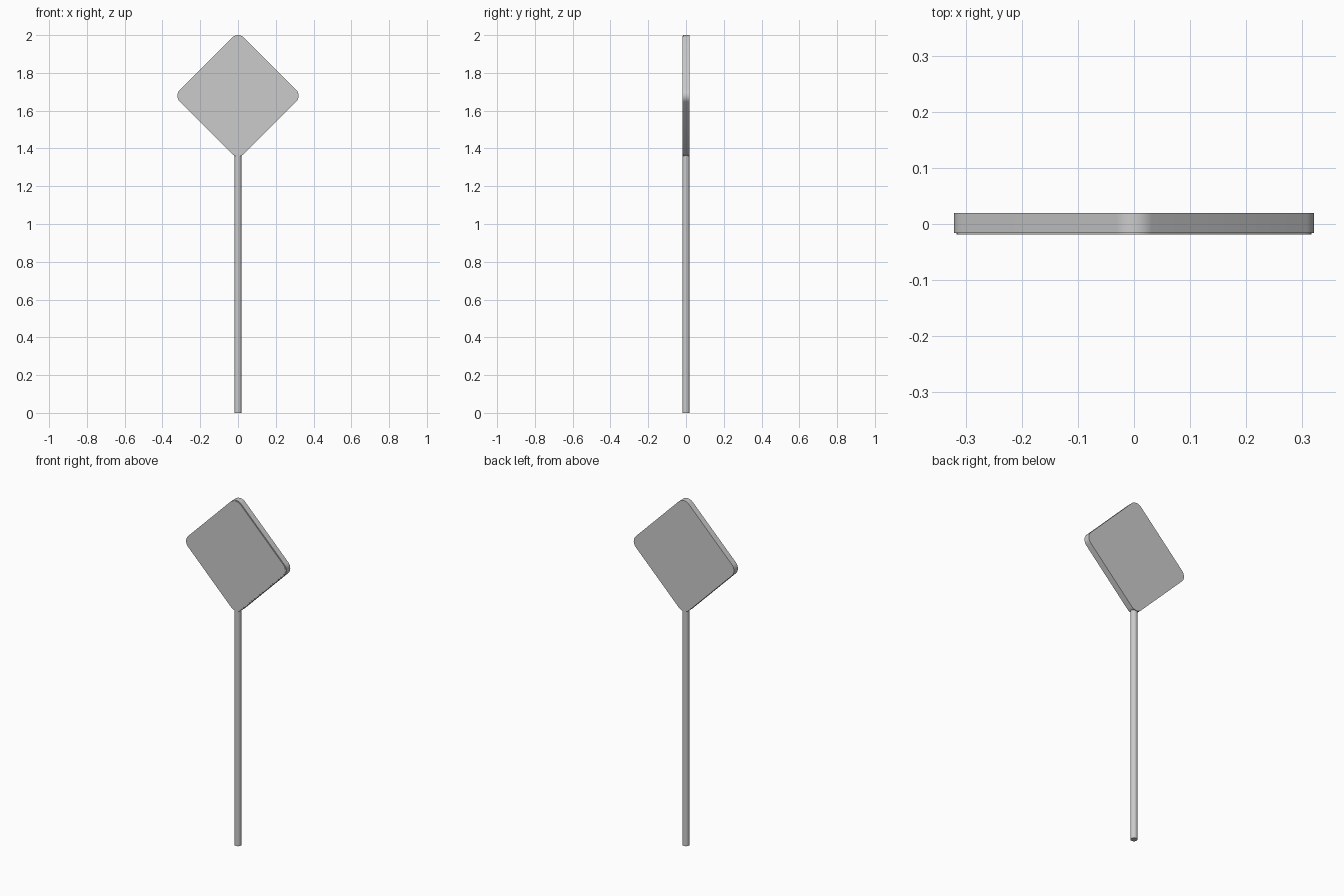
import bpy, bmesh, math

if "Cube" in bpy.data.objects:
    bpy.data.objects.remove(bpy.data.objects["Cube"])

CENTRE_Z = 1.679
TIP = 0.321          # centre to rounded tip


def finish(obj):
    bpy.ops.object.select_all(action='DESELECT')
    obj.select_set(True)
    bpy.context.view_layer.objects.active = obj
    bpy.ops.object.shade_smooth_by_angle(angle=math.radians(30))


def diamond_plate(name, tip, radius, y0, y1, steps=8):
    # rounded square standing on its corner, extruded along y
    bm = bmesh.new()
    verts = []
    for corner in range(4):
        mid = corner * math.pi / 2
        cx, cz = math.cos(mid) * (tip - radius), math.sin(mid) * (tip - radius)
        for i in range(steps + 1):
            a = mid - math.pi / 4 + i / steps * math.pi / 2
            verts.append(bm.verts.new((cx + radius * math.cos(a), y0,
                                       CENTRE_Z + cz + radius * math.sin(a))))
    face = bm.faces.new(verts)
    ext = bmesh.ops.extrude_face_region(bm, geom=[face])
    moved = [g for g in ext['geom'] if isinstance(g, bmesh.types.BMVert)]
    bmesh.ops.translate(bm, verts=moved, vec=(0, y1 - y0, 0))
    bmesh.ops.recalc_face_normals(bm, faces=bm.faces)
    mesh = bpy.data.meshes.new(name)
    bm.to_mesh(mesh)
    bm.free()
    obj = bpy.data.objects.new(name, mesh)
    bpy.context.collection.objects.link(obj)
    finish(obj)


# sign board and the slightly smaller face sheet on its front
diamond_plate("sign_board", TIP, 0.045, -0.016, 0.0195)
diamond_plate("sign_face", TIP - 0.005, 0.042, -0.0185, -0.016)

# round post ending inside the lower corner of the board
top = 1.38
bpy.ops.mesh.primitive_cylinder_add(vertices=32, radius=0.0185, depth=top,
                                    location=(0, 0, top / 2))
post = bpy.context.object
post.name = "post"
finish(post)
